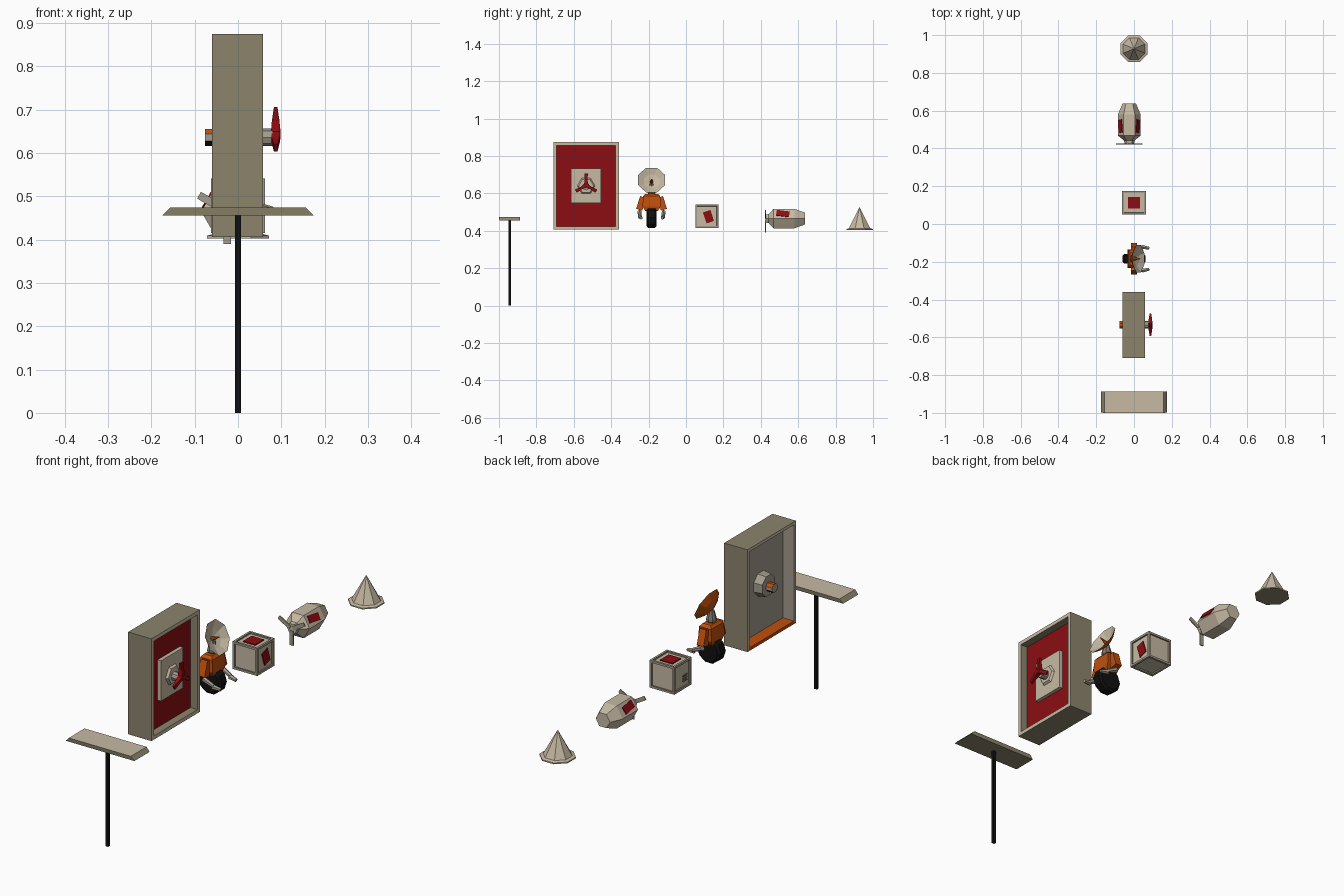
import bpy, bmesh, math
from mathutils import Vector, Matrix

if "Cube" in bpy.data.objects:
    bpy.data.objects.remove(bpy.data.objects["Cube"])

COL = {"beige": (.57, .49, .37), "olive": (.26, .23, .15), "grey_beige": (.37, .33, .27),
       "grey": (.21, .19, .16), "red": (.26, .004, .006), "orange": (.53, .08, .004),
       "black": (.005, .005, .005)}
NAMES = list(COL)
MATS = []
for n, c in COL.items():
    m = bpy.data.materials.new(n)
    m.diffuse_color = (*c, 1)
    m.use_nodes = True
    m.node_tree.nodes["Principled BSDF"].inputs["Base Color"].default_value = m.diffuse_color
    MATS.append(m)


def finish(name, bm, mat=None, rule=None):
    """Write the bmesh to an object; rule(face) may return a colour name."""
    bmesh.ops.recalc_face_normals(bm, faces=bm.faces)
    for f in bm.faces:
        f.normal_update()
        col = rule(f) if rule else mat
        if col:
            f.material_index = NAMES.index(col)
    me = bpy.data.meshes.new(name)
    bm.to_mesh(me)
    bm.free()
    for m in MATS:
        me.materials.append(m)
    ob = bpy.data.objects.new(name, me)
    bpy.context.collection.objects.link(ob)
    return ob


def ring(axis, t, c, ru, rv=None, n=8, rot=0):
    rv = ru if rv is None else rv
    out = []
    for i in range(n):
        a = rot + 2 * math.pi * i / n
        u, v = c[0] + ru * math.cos(a), c[1] + rv * math.sin(a)
        out.append(Vector({"x": (t, u, v), "y": (u, t, v), "z": (u, v, t)}[axis]))
    return out


def loft(name, rings, mat=None, rule=None):
    bm = bmesh.new()
    vs = [[bm.verts.new(p) for p in r] for r in rings]
    n = len(vs[0])
    for a, b in zip(vs, vs[1:]):
        for i in range(n):
            bm.faces.new((a[i], a[(i + 1) % n], b[(i + 1) % n], b[i]))
    bm.faces.new(vs[0])
    bm.faces.new(vs[-1])
    return finish(name, bm, mat, rule)


def rect(z, c, hx, hy):
    return [Vector((c[0] + sx * hx, c[1] + sy * hy, z)) for sx, sy in ((-1, -1), (1, -1), (1, 1), (-1, 1))]


def rod(name, p, q, r0, r1, mat, n=6):
    p, q = Vector(p), Vector(q)
    rm = (q - p).to_track_quat("Z", "Y").to_matrix()
    return loft(name, [[e + rm @ v for v in ring("z", 0, (0, 0), r, n=n, rot=math.pi / n)]
                       for e, r in ((p, r0), (q, r1))], mat)


def box_bm(size, loc, rot=Matrix.Identity(4)):
    bm = bmesh.new()
    bmesh.ops.create_cube(bm, size=1, matrix=Matrix.Translation(loc) @ rot @ Matrix.Diagonal((*size, 1)))
    return bm


def box(name, size, loc, mat, rot=Matrix.Identity(4)):
    return finish(name, box_bm(size, loc, rot), mat)


def recess(bm, face, inset, depth, rim, wall, panel):
    """Inset a face and push it in, colouring rim, walls and panel."""
    nrm = face.normal.copy()
    for f in bmesh.ops.inset_region(bm, faces=[face], thickness=inset)["faces"]:
        f.material_index = NAMES.index(rim)
    res = bmesh.ops.inset_region(bm, faces=[face], thickness=0.0005)["faces"]
    for f in res:
        f.material_index = NAMES.index(wall)
    bmesh.ops.translate(bm, verts=face.verts, vec=-nrm * depth)
    face.material_index = NAMES.index(panel)


def facing(bm, d):
    bm.normal_update()
    return max((f for f in bm.faces), key=lambda f: f.normal.dot(Vector(d)) + f.calc_area() * .01)


# flat solar table on a post
loft("table_top", [rect(.456, (0, -.943), .174, .055), rect(.474, (0, -.943), .157, .057)],
     rule=lambda f: "beige" if f.normal.z > .9 else "olive")
loft("table_post", [rect(0, (0, -.943), .007, .007), rect(.458, (0, -.943), .007, .007)],
     rule=lambda f: "red" if f.normal.z < -.9 else "black")

# cabinet with a recess on both sides
bm = box_bm((.118, .35, .468), (-.001, -.534, .64))
for f in bm.faces:
    f.material_index = NAMES.index("olive")
recess(bm, facing(bm, (1, 0, 0)), .024, .035, "beige", "olive", "red")
recess(bm, facing(bm, (-1, 0, 0)), .02, .055, "beige", "grey_beige", "grey_beige")
for f in bm.faces:
    c = f.calc_center_median()
    if c.x < -.02 and .407 < c.z < .45:
        f.material_index = NAMES.index("orange")
finish("cabinet", bm)
CY, CZ = -.534, .64
box("fan_plate", (.018, .16, .185), (.031, CY, CZ), "beige")
loft("fan_collar", [ring("x", x, (CY, CZ), r, n=6) for x, r in ((.039, .048), (.05, .04))], "beige")
loft("fan_axle", [ring("x", x, (CY, .636), .02) for x in (.045, .08)], "grey_beige")
for i in range(3):
    a = math.radians(90 + 120 * i)
    d, s = Vector((0, math.cos(a), math.sin(a))), Vector((0, -math.sin(a), math.cos(a)))
    c = Vector((.087, CY, .643))
    loft("fan_blade_%d" % i, [[c + d * t + s * (w * k) + Vector((h * j, 0, 0))
                               for k, j in ((-1, -1), (1, -1), (1, 1), (-1, 1))]
                              for t, w, h in ((-.004, .013, .011), (.03, .007, .009), (.063, .010, .004))], "red")
loft("motor_housing", [ring("x", x, (CY, CZ), r, rot=math.pi / 8) for x, r in ((-.003, .056), (-.045, .05))], "grey_beige")
loft("motor_hub", [ring("x", x, (CY, .636), .021, rot=math.pi / 8) for x in (-.04, -.076)],
     rule=lambda f: "orange" if f.normal.z > .5 else "black" if f.normal.z < -.5 else "grey_beige")

# robot: wheel, torso, arms, neck, dish
RY = -.184
loft("robot_wheel", [ring("y", RY + y, (.0, .472), r, n=10) for y, r in
                     ((-.026, .05), (-.018, .06), (.018, .06), (.026, .05))], "black")
loft("robot_torso", [rect(z, (0, RY), hx, hy) for z, hx, hy in
                     ((.505, .028, .034), (.53, .034, .048), (.585, .03, .046), (.597, .02, .034))],
     "orange")
for s, side in ((-1, "left"), (1, "right")):
    rod("robot_upper_arm_" + side, (0, RY + s * .045, .58), (0, RY + s * .066, .512), .024, .024, "orange", 4)
    rod("robot_forearm_" + side, (.0, RY + s * .065, .5), (.048, RY + s * .062, .478), .012, .009, "grey_beige")
    rod("robot_hand_" + side, (.045, RY + s * .062, .474), (.08, RY + s * .056, .468), .012, .008, "grey_beige")
loft("robot_neck", [ring("z", z, (0, RY), r) for z, r in ((.565, .014), (.59, .014), (.605, .023), (.615, .022), (.65, .012))],
     "grey")
t = math.radians(25)
n = Vector((math.cos(t), 0, math.sin(t)))
up = Vector((-math.sin(t), 0, math.cos(t)))
dc = Vector((.024, RY, .671))


def dish_ring(d, r):
    return [dc + n * d + r * (Vector((0, 1, 0)) * math.cos(a) + up * math.sin(a))
            for a in (math.pi * (i + .5) / 4 for i in range(8))]


dish = loft("robot_dish", [dish_ring(-.035, .006), dish_ring(-.022, .045), dish_ring(0, .078), dish_ring(-.018, .045), dish_ring(-.03, .006)],
            rule=lambda f: "beige" if f.normal.dot(n) > 0 else "orange")
rod("dish_feed", dc - n * .03, dc + n * .012, .010, .002, "orange")

# framed crate with red labels
K = Vector((0, .112, .478))
bm = box_bm((.125, .125, .126), K)
for d in ((1, 0, 0), (-1, 0, 0), (0, 1, 0), (0, -1, 0), (0, 0, 1), (0, 0, -1)):
    recess(bm, facing(bm, d), .014, .007, "grey_beige", "olive", "beige")
finish("crate", bm)
box("crate_top_label", (.062, .062, .006), K + Vector((0, 0, .058)), "red")
box("crate_side_label", (.006, .042, .062), K + Vector((.057, .008, -.003)), "red", Matrix.Rotation(math.radians(18), 4, "X"))
for i in range(3):
    box("crate_vent_%d" % i, (.005, .03, .006), K + Vector((-.057, -.022, -.03 + .012 * i)), "grey")

# hexagonal capsule with propeller
SX, SZ = -.025, .465
loft("capsule_body", [ring("y", y, (SX, SZ), r, n=6) for y, r in
                      ((.425, .025), (.442, .028), (.468, .06), (.58, .06), (.637, .036))], "beige")
for s, a in ((1, 60), (-1, -60)):
    m = Matrix.Rotation(math.radians(a), 4, "Y") @ Matrix.Rotation(math.radians(-8 * s), 4, "Z")
    box("capsule_label_%s" % ("right" if s > 0 else "left"), (.034, .07, .007),
        (SX + s * .052 * math.cos(math.pi / 6), .518, SZ + .052 * .5), "red", m)
for i in range(3):
    m = Matrix.Rotation(math.radians(120 * i), 4, "Y")
    box("propeller_blade_%d" % i, (.018, .005, .066), Vector((SX, .424, SZ)) + m @ Vector((0, 0, -.042)),
        "grey_beige", m)

# octagonal cone with a skirt
loft("cone", [ring("z", z, (0, .928), r, rot=math.pi / 8) for z, r in
              ((.403, .077), (.409, .077), (.413, .062), (.523, .002))],
     rule=lambda f: "olive" if f.normal.z < -.9 else "beige")
